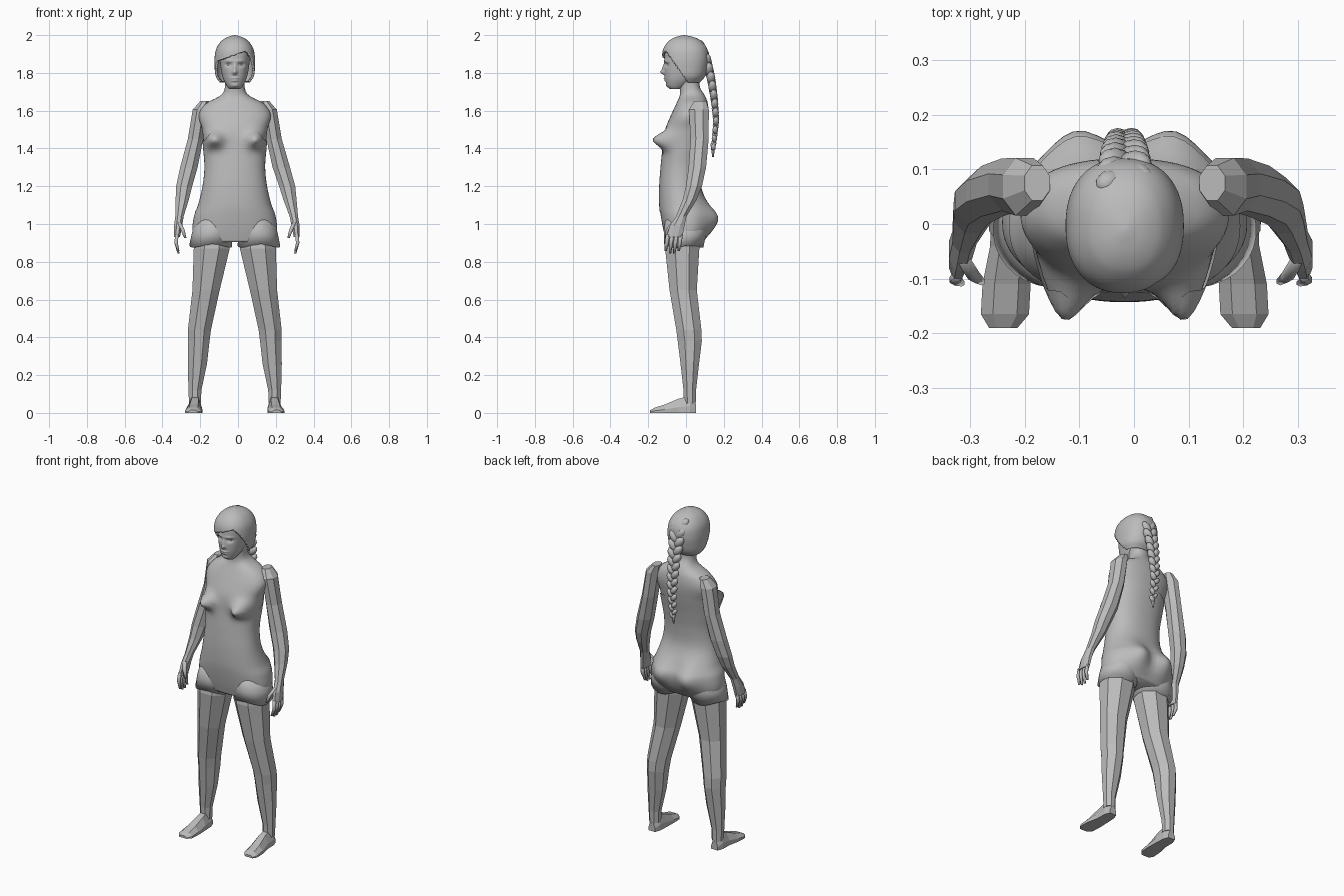
import bpy, bmesh
from math import sin, cos, pi, exp, tau, radians
from mathutils import Vector, Matrix

if "Cube" in bpy.data.objects:
    bpy.data.objects.remove(bpy.data.objects["Cube"], do_unlink=True)

grey = bpy.data.materials.new("plain_grey")
grey.use_nodes = True
grey.diffuse_color = (0.5, 0.5, 0.5, 1)
for node in grey.node_tree.nodes:
    if node.type == "BSDF_PRINCIPLED":
        node.inputs["Base Color"].default_value = grey.diffuse_color

CENTRE = -0.017  # the body's own middle line


def finish(name, bm, smooth):
    bmesh.ops.recalc_face_normals(bm, faces=bm.faces[:])
    mesh = bpy.data.meshes.new(name)
    bm.to_mesh(mesh)
    bm.free()
    mesh.materials.append(grey)
    obj = bpy.data.objects.new(name, mesh)
    bpy.context.collection.objects.link(obj)
    for p in mesh.polygons:
        p.use_smooth = smooth
    return obj


def add_loft(bm, rings, caps=True):
    rows = [[bm.verts.new(p) for p in ring] for ring in rings]
    n = len(rows[0])
    for low, high in zip(rows, rows[1:]):
        for i in range(n):
            j = (i + 1) % n
            bm.faces.new((low[i], low[j], high[j], high[i]))
    if caps:
        bm.faces.new(rows[0][::-1])
        bm.faces.new(rows[-1])


def loft(name, rings, smooth=True, caps=True):
    bm = bmesh.new()
    add_loft(bm, rings, caps)
    return finish(name, bm, smooth)


def power(v, p=0.88):
    return abs(v) ** p * (1 if v > 0 else -1)


def section(profile, z):
    """Smoothly interpolated half width, front and back at a height."""
    last = len(profile) - 1
    z = min(max(z, profile[0][0]), profile[last][0])
    i = next(k for k in range(last) if z <= profile[k + 1][0])
    a, b = profile[i], profile[i + 1]
    before, after = profile[max(i - 1, 0)], profile[min(i + 2, last)]
    h = b[0] - a[0]
    t = (z - a[0]) / h
    out = []
    for k in (1, 2, 3):
        ma = (b[k] - before[k]) / (b[0] - before[0]) * h
        mb = (after[k] - a[k]) / (after[0] - a[0]) * h
        d = b[k] - a[k]
        out.append(a[k] + t * (ma + t * (3 * d - 2 * ma - mb + t * (ma + mb - 2 * d))))
    return out


def skin_point(profile, bumps, a, z, grow=0):
    w, f, b = section(profile, z)
    x = w * power(cos(a))
    y = (f + b) / 2 + (b - f) / 2 * power(sin(a))
    for side, bx, bz, amount, sx, sz in bumps:
        if side * sin(a) > 0:
            fall = exp(-((abs(x) - bx) / sx) ** 2 - ((z - bz) / sz) ** 2)
            y += side * amount * fall * min(1, 2 * abs(sin(a)))
    return Vector((CENTRE + x + grow * cos(a), y + grow * sin(a), z))


def shell(name, profile, bumps, low, high, n, rows, grow=0, caps=True):
    """High may be a height or a function of the angle, for a shaped edge."""
    rings = []
    for r in range(rows + 1):
        ring = []
        for i in range(n):
            a = tau * i / n
            top = high(a) if callable(high) else high
            ring.append(skin_point(profile, bumps, a, low + (top - low) * r / rows, grow))
        rings.append(ring)
    return loft(name, rings, True, caps)


# Torso: height, half width, front, back
torso = [
    (0.90, 0.195, -0.10, 0.085), (0.96, 0.22, -0.115, 0.12), (1.04, 0.213, -0.13, 0.13),
    (1.10, 0.19, -0.137, 0.11), (1.2, 0.166, -0.137, 0.075), (1.3, 0.156, -0.13, 0.075),
    (1.4, 0.163, -0.12, 0.09), (1.5, 0.173, -0.11, 0.11), (1.58, 0.19, -0.078, 0.12),
    (1.64, 0.15, -0.05, 0.115), (1.68, 0.075, -0.033, 0.10), (1.72, 0.053, -0.033, 0.075),
    (1.78, 0.052, -0.04, 0.07)]
curves = [(-1, 0.11, 1.445, 0.075, 0.045, 0.042), (1, 0.09, 1.03, 0.045, 0.065, 0.075)]


def neckline(a):
    u = 0.17 * abs(cos(a))
    if sin(a) > 0:
        return 1.435 + 0.06 * sin(a)
    return 1.43 + 0.06 * exp(-((u - 0.105) / 0.045) ** 2) + 0.005 * sin(a)


shell("torso", torso, curves, 1.0, 1.78, 64, 60)
shell("strapless_top", torso, curves, 1.06, neckline, 64, 40, 0.005, False)
shell("shorts_hips", torso, curves, 0.905, 1.085, 64, 18, 0.003)

# Head with modelled features
head = [
    (1.715, 0.03, -0.085, -0.03), (1.73, 0.042, -0.099, 0), (1.76, 0.058, -0.108, 0.04),
    (1.8, 0.07, -0.113, 0.08), (1.86, 0.078, -0.114, 0.1), (1.92, 0.08, -0.108, 0.1),
    (1.96, 0.055, -0.08, 0.07), (1.98, 0.02, -0.03, 0.02)]
features = [
    (-1, 0, 1.803, 0.02, 0.011, 0.012), (-1, 0, 1.825, 0.011, 0.008, 0.02),
    (-1, 0.033, 1.843, -0.011, 0.017, 0.011), (-1, 0.03, 1.862, 0.005, 0.025, 0.008),
    (-1, 0, 1.772, 0.008, 0.02, 0.005), (-1, 0, 1.759, 0.008, 0.017, 0.005),
    (-1, 0, 1.732, 0.006, 0.02, 0.01)]
shell("head", head, features, 1.715, 1.98, 96, 70)

# Hair cap with a sweeping fringe
cap = [
    (1.75, 0.08, -0.06, 0.075), (1.78, 0.1, -0.1, 0.1), (1.83, 0.107, -0.121, 0.115),
    (1.88, 0.107, -0.127, 0.12), (1.93, 0.097, -0.119, 0.111), (1.97, 0.07, -0.09, 0.08),
    (1.99, 0.038, -0.055, 0.04), (2.0, 0.004, -0.015, -0.007)]
hair = shell("hair_cap", cap, [], 1.75, 2.0, 96, 70)
bm = bmesh.new()
bm.from_mesh(hair.data)
opening = []
for f in bm.faces:
    c = f.calc_center_median()
    fringe = 1.868 + 0.35 * (c.x - CENTRE + 0.08)
    if c.z < 1.7501 or (c.z < fringe and c.y < 0.7 * (1.87 - c.z) - 0.075):
        opening.append(f)
bmesh.ops.delete(bm, geom=opening, context="FACES")
bm.to_mesh(hair.data)
bm.free()
thick = hair.modifiers.new("thickness", "SOLIDIFY")
thick.thickness = 0.012

# Braid of overlapping tilted strands
path = [(2, 0.03), (1.95, 0.065), (1.87, 0.108), (1.77, 0.133), (1.66, 0.15),
        (1.55, 0.16), (1.45, 0.15), (1.36, 0.14)]


def braid_y(z):
    for (za, ya), (zb, yb) in zip(path, path[1:]):
        if z >= zb:
            return ya + (yb - ya) * (za - z) / (za - zb)
    return path[-1][1]


bm = bmesh.new()
count = 24
for i in range(count):
    t = i / (count - 1)
    z = 1.935 - 0.53 * t
    side = 1 if i % 2 else -1
    size = 1.2 - 0.65 * t
    place = Matrix.Translation((CENTRE + side * 0.017 * size, braid_y(z), z))
    tilt = Matrix.Rotation(radians(35 * side), 4, "Y")
    stretch = Matrix.Diagonal((0.022 * size, 0.023 * size, 0.038 * size, 1))
    bmesh.ops.create_icosphere(bm, subdivisions=2, radius=1, matrix=place @ tilt @ stretch)
bmesh.ops.create_cone(bm, segments=8, radius1=0.004, radius2=0.014, depth=0.07, cap_ends=True,
                      matrix=Matrix.Translation((CENTRE, 0.143, 1.39)))
finish("braid", bm, True)


def oval(centre, rx, ry, n=8):
    return [Vector(centre) + Vector((rx * cos(tau * (i + 0.5) / n), ry * sin(tau * (i + 0.5) / n), 0))
            for i in range(n)]


def finger(bm, points, radius):
    radii = (radius, radius, radius * 0.6)
    add_loft(bm, [oval(p, r, r, 6) for p, r in zip(points, radii)])


# Limbs: height, x, y, half width, half depth
arm = [(1.65, 0.16, 0.075, 0.025, 0.035), (1.605, 0.183, 0.068, 0.043, 0.057),
       (1.45, 0.208, 0.072, 0.044, 0.052), (1.3, 0.243, 0.06, 0.05, 0.05),
       (1.2, 0.268, 0.042, 0.046, 0.046), (1.13, 0.278, 0.02, 0.038, 0.04),
       (1.04, 0.293, -0.025, 0.024, 0.03), (0.99, 0.3, -0.047, 0.023, 0.042),
       (0.93, 0.306, -0.062, 0.017, 0.046)]
leg = [(0.95, 0.122, -0.015, 0.1, 0.09), (0.87, 0.122, -0.02, 0.103, 0.098),
       (0.65, 0.152, -0.015, 0.078, 0.078), (0.44, 0.187, 0.015, 0.066, 0.072),
       (0.38, 0.19, 0.02, 0.061, 0.069), (0.26, 0.198, 0.02, 0.055, 0.053),
       (0.12, 0.211, 0.02, 0.037, 0.036), (0.05, 0.211, 0.02, 0.034, 0.034)]
# Foot: y, x, half width, height
foot = [(0.052, 0.211, 0.022, 0.05), (0.02, 0.211, 0.034, 0.09), (-0.04, 0.21, 0.036, 0.075),
        (-0.11, 0.216, 0.044, 0.045), (-0.165, 0.219, 0.044, 0.028), (-0.19, 0.222, 0.026, 0.014)]
sole = [(-1, 0), (1, 0), (1, 0.4), (0.5, 1), (-0.5, 1), (-1, 0.4)]
cuff = [(0.885, 0.128, -0.012, 0.113, 0.104), (0.95, 0.122, -0.005, 0.106, 0.113),
        (1.03, 0.112, 0, 0.095, 0.11)]

for s, label in ((1, "left"), (-1, "right")):
    def spot(x, y, z):
        spread = 0.022 * min(max((1.35 - z) / 0.35, 0), 1) if s > 0 else 0
        return (CENTRE + s * x + spread, y, z)

    loft(label + "_arm", [oval(spot(x, y, z), w, d) for z, x, y, w, d in arm], False)
    bm = bmesh.new()
    for k in range(4):
        y = -0.027 - 0.023 * k
        drop = 0.012 * (k in (1, 2))
        finger(bm, [spot(0.306, y, 0.945), spot(0.311, y - 0.006, 0.9),
                    spot(0.298, y - 0.012, 0.856 - drop)], 0.0105)
    finger(bm, [spot(0.295, -0.065, 1.01), spot(0.276, -0.095, 0.97),
                spot(0.262, -0.105, 0.925)], 0.012)
    finish(label + "_fingers", bm, True)

    loft(label + "_leg", [oval((CENTRE + s * x, y, z), w, d) for z, x, y, w, d in leg], False)
    loft(label + "_foot", [[Vector((CENTRE + s * x + w * u, y, h * v)) for u, v in sole]
                           for y, x, w, h in foot], False)

    rings = [oval((CENTRE + s * x, y, z), w, d, 32) for z, x, y, w, d in cuff]
    for i, p in enumerate(rings[0]):
        p.z += 0.01 * sin(3 * tau * i / 32)
    loft(label + "_shorts_leg", rings)

    bm = bmesh.new()
    bmesh.ops.create_uvsphere(bm, u_segments=16, v_segments=10, radius=0.012,
                              matrix=Matrix.Translation((CENTRE + s * 0.033, -0.086, 1.843)))
    finish(label + "_eye", bm, True)
